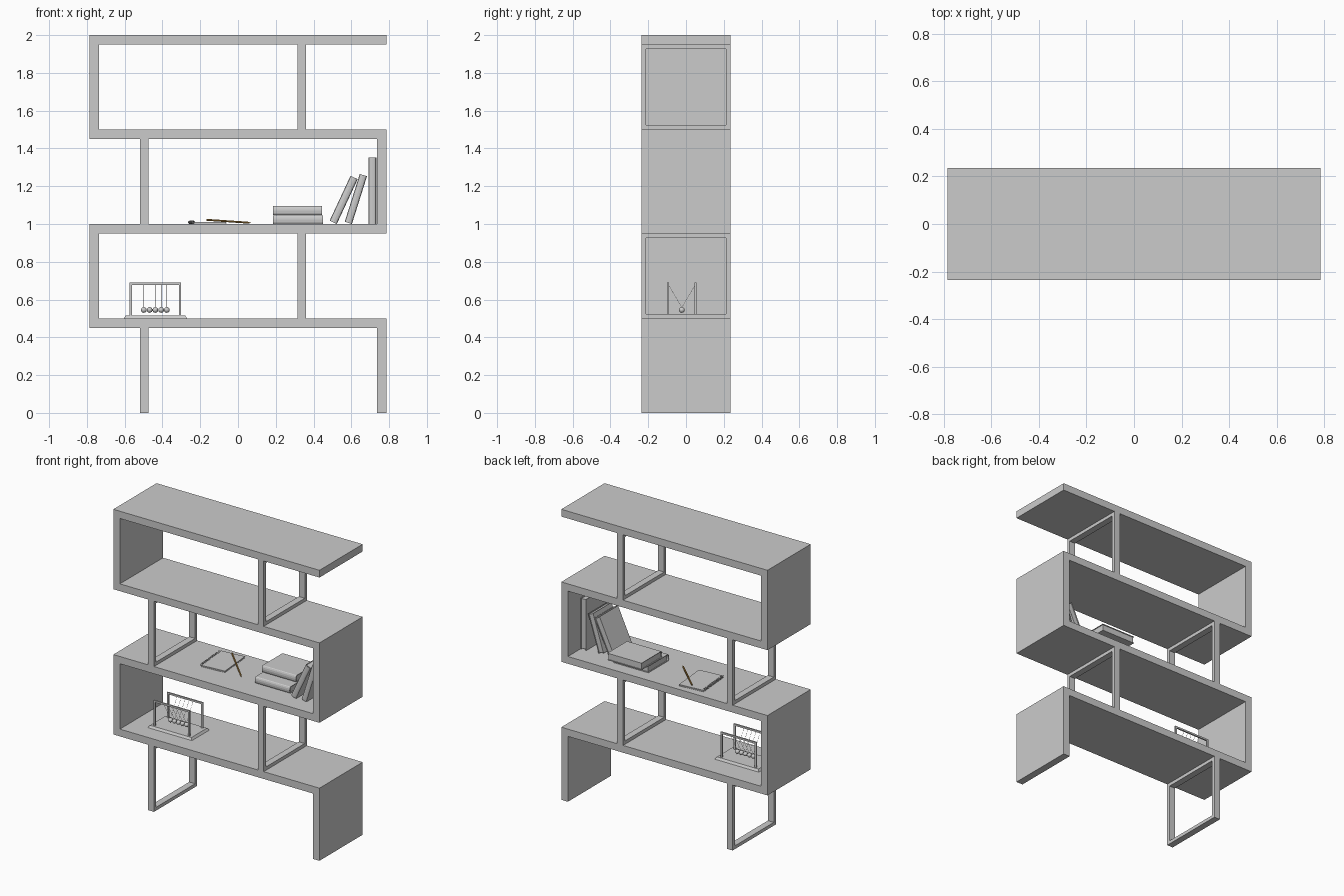
import bpy, bmesh, math
from mathutils import Vector, Matrix, Euler

if "Cube" in bpy.data.objects:
    bpy.data.objects.remove(bpy.data.objects["Cube"])


def make(name, bm, mat=None, smooth=False):
    bmesh.ops.recalc_face_normals(bm, faces=bm.faces[:])
    me = bpy.data.meshes.new(name)
    bm.to_mesh(me)
    bm.free()
    ob = bpy.data.objects.new(name, me)
    bpy.context.collection.objects.link(ob)
    if mat:
        me.materials.append(mat)
    if smooth:
        for p in me.polygons:
            p.use_smooth = True
    return ob


def add_box(bm, x0, x1, y0, y1, z0, z1):
    m = Matrix.Translation(((x0 + x1) / 2, (y0 + y1) / 2, (z0 + z1) / 2))
    m = m @ Matrix.Diagonal((x1 - x0, y1 - y0, z1 - z0, 1))
    return bmesh.ops.create_cube(bm, size=1, matrix=m)["verts"]


def box(name, *b):
    bm = bmesh.new()
    add_box(bm, *b)
    return make(name, bm)


def add_rod(bm, a, b, r, sides, r2=None):
    a, b = Vector(a), Vector(b)
    d = b - a
    m = Matrix.Translation((a + b) / 2) @ d.to_track_quat('Z', 'Y').to_matrix().to_4x4()
    bmesh.ops.create_cone(bm, cap_ends=True, segments=sides, radius1=r,
                          radius2=r if r2 is None else r2, depth=d.length, matrix=m)


def add_ring(bm, centre, r, thick, n=14, k=5):
    # torus whose axis runs along y
    rings = []
    for i in range(n):
        a = math.tau * i / n
        rings.append([bm.verts.new((centre[0] + (r + thick * math.cos(b)) * math.cos(a),
                                    centre[1] + thick * math.sin(b),
                                    centre[2] + (r + thick * math.cos(b)) * math.sin(a)))
                      for b in (math.tau * j / k for j in range(k))])
    for i in range(n):
        p, q = rings[i], rings[(i + 1) % n]
        for j in range(k):
            bm.faces.new((p[j], q[j], q[(j + 1) % k], p[(j + 1) % k]))


W, D, T = 0.785, 0.235, 0.05

# shelves, alternating end panels and open square frames
for i in range(4):
    z = 0.5 * i
    top = z + 0.45
    box(f"shelf_{i + 1}", -W, W, -D, D, top, top + T)
    right = i % 2 == 0
    x0, fx = (W - T, -0.52) if right else (-W, 0.315)
    box(f"end_panel_{i + 1}", x0, x0 + T, -D, D, z, top)
    bm = bmesh.new()
    b = 0.023
    for s in (-1, 1):
        y = sorted((s * D, s * (D - b)))
        add_box(bm, fx, fx + 0.045, *y, z, top)
    add_box(bm, fx, fx + 0.045, -D + b, D - b, z, z + b)
    add_box(bm, fx, fx + 0.045, -D + b, D - b, top - b, top)
    make(f"frame_support_{i + 1}", bm)

# swinging-ball desk toy: base, two hoops, balls, strings
cx, cy = -0.4375, -0.022
bm = bmesh.new()
vs = add_box(bm, cx - 0.168, cx + 0.168, cy - 0.095, cy + 0.095, 0.5, 0.515)
for v in vs:
    if v.co.z > 0.51:
        v.co.x += 0.01 if v.co.x < cx else -0.01
        v.co.y += 0.01 if v.co.y < cy else -0.01
make("toy_base", bm)
bm = bmesh.new()
for s in (-1, 1):
    y = cy + s * 0.073
    for t in (-1, 1):
        x = cx + t * 0.131
        add_box(bm, x - 0.006, x + 0.006, y - 0.005, y + 0.005, 0.514, 0.69)
    add_box(bm, cx - 0.125, cx + 0.125, y - 0.005, y + 0.005, 0.678, 0.69)
make("toy_hoops", bm)
balls, strings = bmesh.new(), bmesh.new()
for i in range(5):
    x = cx + (i - 2) * 0.0305
    bmesh.ops.create_uvsphere(balls, u_segments=16, v_segments=10, radius=0.015,
                              matrix=Matrix.Translation((x, cy, 0.545)))
    for s in (-1, 1):
        add_rod(strings, (x, cy, 0.558), (x, cy + s * 0.073, 0.682), 0.0008, 5)
make("toy_balls", balls, smooth=True)
make("toy_strings", strings)

# spiral notebook: covers, pages, ring binding
nw, nd = 0.175, 0.25
bm, rings = bmesh.new(), bmesh.new()
add_box(bm, 0, nw, 0, nd, 0, 0.002)
add_box(bm, 0.002, nw - 0.003, 0.003, nd - 0.003, 0.002, 0.008)
add_box(bm, 0, nw, 0, nd, 0.008, 0.01)
for i in range(16):
    add_ring(rings, (0.0, 0.015 + i * (nd - 0.03) / 15, 0.008), 0.0075, 0.0012)
for ob in (make("notebook", bm), make("notebook_rings", rings, smooth=True)):
    ob.location = (-0.235, -0.07, 1.001)
    ob.rotation_euler.z = math.radians(5)

# pencil resting on the notebook
wood = bpy.data.materials.new("pencil_brown")
wood.diffuse_color = (0.45, 0.24, 0.05, 1)
wood.use_nodes = True
wood.node_tree.nodes["Principled BSDF"].inputs["Base Color"].default_value = wood.diffuse_color
a, b = Vector((-0.165, 0.17, 1.022)), Vector((0.07, -0.06, 1.006))
bm = bmesh.new()
add_rod(bm, a, a.lerp(b, 0.92), 0.005, 6)
add_rod(bm, a.lerp(b, 0.92), b, 0.005, 6, 0.0005)
make("pencil", bm, wood)


def book(name, t, h, d, loc, rot):
    # spine faces -y, thickness along x, height along z, origin at lower corner
    c, m = 0.004, 0.005
    out = [(0, d), (0, 0)] + [(t / 2 - t / 2 * math.cos(u), -0.010 * math.sin(u))
                              for u in (math.pi * k / 6 for k in range(1, 6))] + [(t, 0), (t, d)]
    inn = [(t - c, d), (t - c, 0.002)] + \
          [(t / 2 + (t / 2 - c) * math.cos(u), 0.002 - 0.008 * math.sin(u))
           for u in (math.pi * k / 6 for k in range(1, 6))] + [(c, 0.002), (c, d)]
    bm = bmesh.new()
    face = bm.faces.new([bm.verts.new((x, y, 0)) for x, y in out + inn])
    ext = bmesh.ops.extrude_face_region(bm, geom=[face])["geom"]
    bmesh.ops.translate(bm, vec=(0, 0, h), verts=[v for v in ext if isinstance(v, bmesh.types.BMVert)])
    cover = make(name + "_cover", bm)
    pages = box(name + "_pages", c, t - c, 0.003, d - m, m, h - m)
    for ob in (cover, pages):
        ob.matrix_world = Matrix.Translation(loc) @ Euler(rot).to_matrix().to_4x4()


# two flat books, then two leaning and one upright
flat = math.pi / 2
book("flat_book_lower", 0.046, 0.265, 0.215, (0.185, -0.07, 1.046), (0, flat, 0))
book("flat_book_upper", 0.048, 0.26, 0.215, (0.185, 0.005, 1.095), (0, flat, 0))
for name, x, deg, t, h in (("leaning_book_outer", 0.485, 25, 0.042, 0.262),
                           ("leaning_book_inner", 0.565, 17.5, 0.04, 0.265)):
    r = math.radians(deg)
    book(name, t, h, 0.2, (x, -0.11, 1.0 + t * math.sin(r)), (0, r, 0))
book("upright_book", 0.042, 0.352, 0.21, (0.69, -0.11, 1.001), (0, 0, 0))
